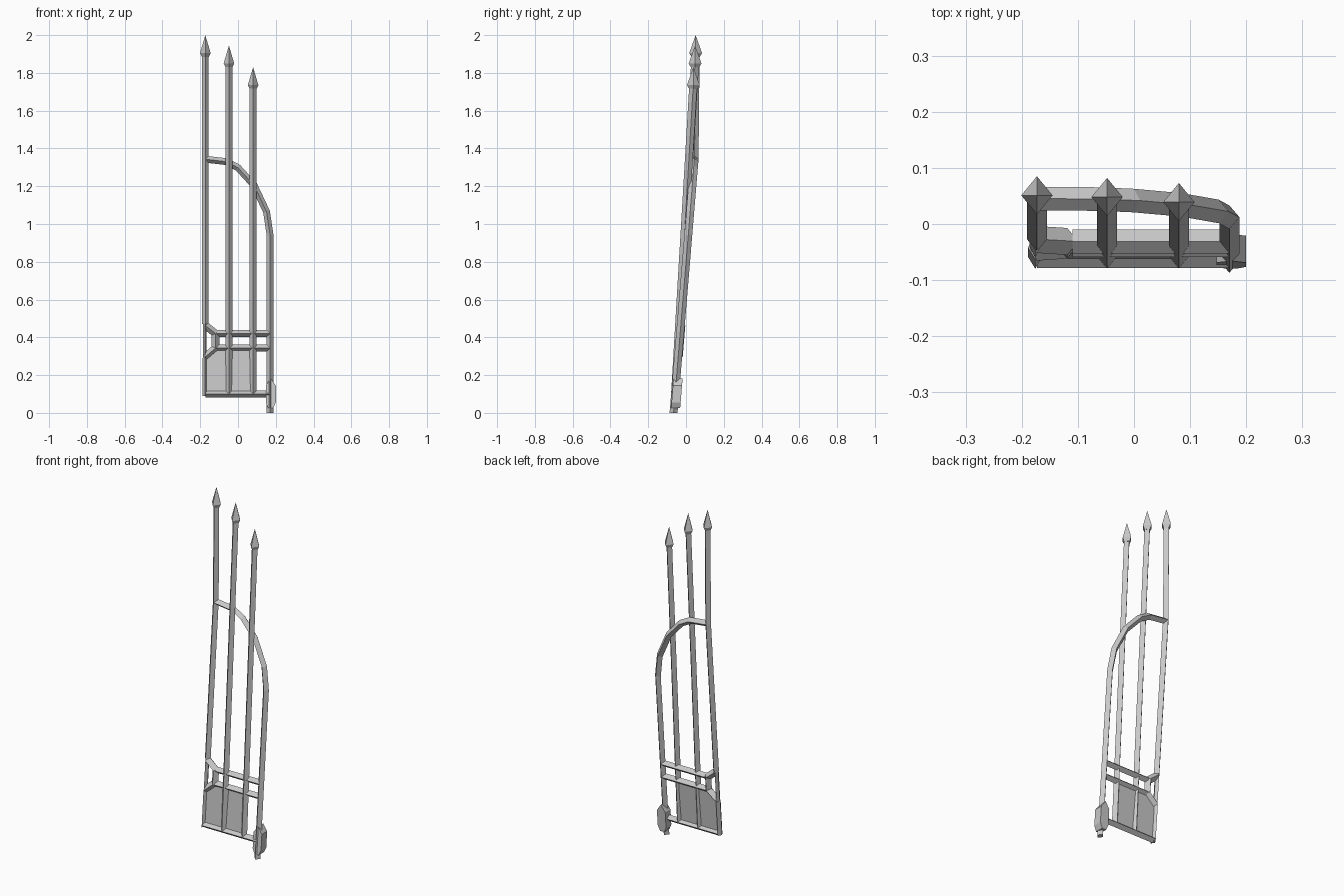
import bpy, bmesh
from mathutils import Vector

old = bpy.data.objects.get("Cube")
if old:
    bpy.data.objects.remove(old)

# One plain iron grey
iron = bpy.data.materials.new("iron_grey")
iron.use_nodes = True
grey = (0.58, 0.58, 0.58, 1)
iron.diffuse_color = grey
iron.node_tree.nodes["Principled BSDF"].inputs["Base Color"].default_value = grey


def lean(z):
    """Depth of the leaning gate plane at height z."""
    return -0.066 + 0.083 * z


def finish(name, bm):
    bmesh.ops.recalc_face_normals(bm, faces=bm.faces)
    mesh = bpy.data.meshes.new(name)
    bm.to_mesh(mesh)
    bm.free()
    mesh.materials.append(iron)
    obj = bpy.data.objects.new(name, mesh)
    bpy.context.collection.objects.link(obj)
    return obj


def rod(name, path, half=0.018, depth=0.021, closed=False):
    """Diamond-section rod swept along a path of (x, y, z) points."""
    pts = [Vector(p) for p in path]
    n = len(pts)
    bm = bmesh.new()
    rings = []
    for i, p in enumerate(pts):
        before = pts[i - 1] if i or closed else None
        after = pts[(i + 1) % n] if i < n - 1 or closed else None
        dirs = [(b - a).normalized() for a, b in ((before, p), (p, after)) if a and b]
        t = sum(dirs, Vector()).normalized()
        side = Vector((t.z, 0, -t.x)).normalized() * half / max(0.5, t.dot(dirs[0]))
        out = Vector((0, depth, 0))
        rings.append([bm.verts.new(p + o) for o in (side, out, -side, -out)])
    for i in range(n if closed else n - 1):
        a, b = rings[i], rings[(i + 1) % n]
        for k in range(4):
            j = (k + 1) % 4
            bm.faces.new((a[k], a[j], b[j], b[k]))
    if not closed:
        bm.faces.new(rings[0])
        bm.faces.new(rings[-1])
    return finish(name, bm)


def plate(name, outline, front, back):
    """Flat outline of (x, z) points extruded in depth, following the lean."""
    bm = bmesh.new()
    a, b = [[bm.verts.new((x, lean(z) + off, z)) for x, z in outline]
            for off in (front, back)]
    bm.faces.new(a)
    bm.faces.new(b)
    for i in range(len(a)):
        j = (i + 1) % len(a)
        bm.faces.new((a[i], a[j], b[j], b[i]))
    return finish(name, bm)


def spearhead(name, x, y, tip):
    """Four-sided point with a short tapered collar."""
    bm = bmesh.new()
    top = bm.verts.new((x, y, tip))
    rings = []
    for z, w, d in ((tip - 0.095, 0.028, 0.034), (tip - 0.115, 0.018, 0.022)):
        rings.append([bm.verts.new((x + w * cx, y + d * cy, z))
                      for cx, cy in ((1, 0), (0, 1), (-1, 0), (0, -1))])
    a, b = rings
    for k in range(4):
        j = (k + 1) % 4
        bm.faces.new((top, a[k], a[j]))
        bm.faces.new((a[k], b[k], b[j], a[j]))
    bm.faces.new(b)
    return finish(name, bm)


# Upright bars: the centre one bends at the arch, the others run straight
LEFT, MID, INNER, HINGE = -0.173, -0.048, 0.08, 0.17
rod("centre_bar", [(LEFT, lean(0.47), 0.47), (LEFT, lean(1.34), 1.34), (LEFT, 0.051, 1.9)])
rod("centre_bar_lower", [(LEFT - 0.003, lean(0.09), 0.09), (LEFT - 0.003, lean(0.29), 0.29)], 0.013)
rod("middle_bar", [(MID, -0.058, 0.1), (MID, 0.048, 1.85)])
rod("inner_bar", [(INNER, -0.058, 0.1), (INNER, 0.038, 1.73)])
for name, x, y, tip in (("centre", LEFT, 0.051, 2.0), ("middle", MID, 0.048, 1.945),
                        ("inner", INNER, 0.039, 1.83)):
    spearhead(name + "_spearhead", x, y, tip)

# Hinge bar curving over into the arch
arch = [(HINGE, 0), (HINGE, 0.94), (0.151, 1.065), (0.085, 1.205),
        (0, 1.298), (-0.06, 1.33), (LEFT, 1.343)]
rod("hinge_bar_and_arch", [(x, lean(z), z) for x, z in arch])

# Horizontal rails
for name, x, z in (("top_rail", -0.11, 0.42), ("middle_rail", -0.11, 0.343),
                   ("bottom_rail", LEFT, 0.1)):
    rod(name, [(x, lean(z), z), (HINGE, lean(z), z)])

# Open lock frame beside the centre bar
lock = [(LEFT, 0.463), (-0.119, 0.42), (-0.119, 0.343), (LEFT, 0.297)]
rod("lock_frame", [(x, lean(z), z) for x, z in lock], 0.02, 0.024)
rod("lock_frame_edge", [(LEFT - 0.003, lean(z), z) for z in (0.285, 0.475)], 0.01, 0.018)

# Sheet panels filling the lower part
plate("centre_panel", [(LEFT, 0.1), (MID, 0.1), (MID, 0.343), (-0.119, 0.343), (LEFT, 0.297)],
      -0.005, 0.005)
plate("inner_panel", [(MID, 0.1), (INNER - 0.01, 0.1), (INNER - 0.01, 0.343), (MID, 0.343)],
      -0.005, 0.005)

# Hinge block around the foot of the hinge bar
block = [(0.173, 0.183), (0.2, 0.145), (0.2, 0.055), (0.186, 0.025),
         (0.16, 0.025), (0.147, 0.055), (0.147, 0.145)]
plate("hinge_block", block, -0.015, 0.033)
